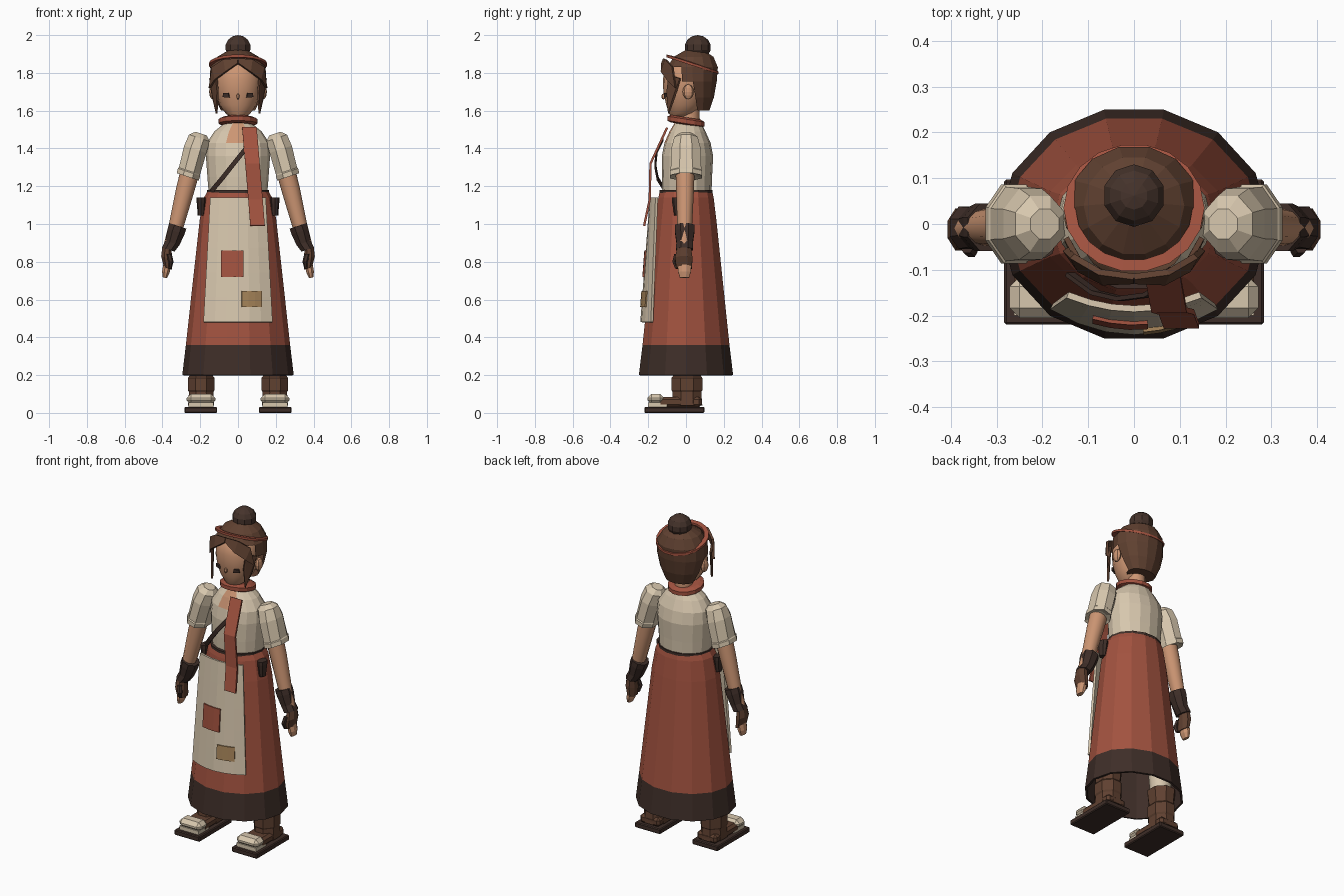
import bpy, bmesh, math
from mathutils import Matrix, Vector

if "Cube" in bpy.data.objects:
    bpy.data.objects.remove(bpy.data.objects["Cube"])

COL = {
    "skin": (0.60, 0.30, 0.17), "cream": (0.68, 0.57, 0.42),
    "rust": (0.36, 0.085, 0.05), "dark_brown": (0.048, 0.027, 0.021),
    "brown": (0.115, 0.052, 0.03), "tan": (0.38, 0.23, 0.10),
    "bun_brown": (0.06, 0.033, 0.024),
}
MAT = {}
for n, c in COL.items():
    MAT[n] = bpy.data.materials.new(n)
    MAT[n].diffuse_color = (*c, 1)


def finish(name, bm, mats, smooth=0, mirror=False, thick=0, offset=0, rule=None):
    """Turn a bmesh into an object with materials and modifiers."""
    bmesh.ops.recalc_face_normals(bm, faces=bm.faces)
    if rule:
        for f in bm.faces:
            f.material_index = rule(f.calc_center_median())
    me = bpy.data.meshes.new(name)
    bm.to_mesh(me)
    bm.free()
    ob = bpy.data.objects.new(name, me)
    bpy.context.collection.objects.link(ob)
    for m in mats.split():
        me.materials.append(MAT[m])
    if smooth:
        me.shade_smooth()
        me.set_sharp_from_angle(angle=math.radians(smooth))
    if thick:
        s = ob.modifiers.new("thickness", 'SOLIDIFY')
        s.thickness, s.offset = thick, offset
        if len(mats.split()) > 1:
            s.material_offset = 1
    if mirror:
        ob.modifiers.new("mirror", 'MIRROR')
    return ob


def loft(name, rings, seg, mats, tilt=0, pitch=0, phase=0, caps=True, drop=None, **kw):
    """Skin elliptical rings (x, y, z, rx, ry) from first to last."""
    bm = bmesh.new()
    R = Matrix.Rotation(math.radians(tilt), 3, 'Y') @ Matrix.Rotation(math.radians(pitch), 3, 'X')
    loops = []
    for x, y, z, rx, ry in rings:
        loop = []
        for i in range(seg):
            a = 2 * math.pi * (i + phase) / seg
            loop.append(bm.verts.new(Vector((x, y, z)) + R @ Vector((rx * math.cos(a), ry * math.sin(a), 0))))
        loops.append(loop)
    for a, b in zip(loops, loops[1:]):
        for i in range(seg):
            j = (i + 1) % seg
            bm.faces.new((a[i], a[j], b[j], b[i]))
    if caps:
        bm.faces.new(loops[0])
        bm.faces.new(loops[-1])
    if drop:
        bmesh.ops.delete(bm, geom=[f for f in bm.faces if drop(f.calc_center_median())], context='FACES')
    return finish(name, bm, mats, **kw)


def grid(name, rows, mats, thick, **kw):
    """Cloth or plate from rows of points."""
    bm = bmesh.new()
    vs = [[bm.verts.new(p) for p in r] for r in rows]
    for a, b in zip(vs, vs[1:]):
        for i in range(len(a) - 1):
            bm.faces.new((a[i], a[i + 1], b[i + 1], b[i]))
    return finish(name, bm, mats, thick=thick, **kw)


def plate(name, pts, mats, thick, **kw):
    bm = bmesh.new()
    f = bm.faces.new([bm.verts.new(p) for p in pts])
    bmesh.ops.triangulate(bm, faces=[f])
    return finish(name, bm, mats, thick=thick, **kw)


def box(name, lo, hi, mats, bevel=0, **kw):
    bm = bmesh.new()
    bmesh.ops.create_cube(bm, size=1)
    for v in bm.verts:
        v.co = [l + (h - l) * (c + 0.5) for l, h, c in zip(lo, hi, v.co)]
    if bevel:
        bmesh.ops.bevel(bm, geom=bm.edges[:], offset=bevel, segments=1, affect='EDGES')
    return finish(name, bm, mats, **kw)


def ball(name, c, r, mats, seg=10, rings=7, **kw):
    bm = bmesh.new()
    bmesh.ops.create_uvsphere(bm, u_segments=seg, v_segments=rings, radius=1,
                              matrix=Matrix.Translation(c) @ Matrix.Diagonal((*r, 1)))
    return finish(name, bm, mats, **kw)


# Skirt with a dark hem and dark lining
loft("skirt", [(0, 0, 1.175, .16, .142), (0, 0, 1.14, .18, .15), (0, 0, 1.02, .203, .165),
               (0, 0, .36, .276, .236), (0, 0, .2, .295, .256)], 14, "rust dark_brown",
     caps=False, thick=.012, offset=-1, rule=lambda c: int(c.z < .36))

# Shirt, open at the chest
loft("shirt", [(0, .005, 1.16, .155, .13), (0, .005, 1.25, .162, .133), (0, .008, 1.36, .17, .136),
               (0, .008, 1.43, .165, .122), (0, .008, 1.49, .125, .095), (0, .01, 1.535, .07, .07)],
     16, "cream skin", rule=lambda c: int(c.z > 1.43 and c.y < -.03 and abs(c.x) < .05))
loft("belt", [(0, 0, 1.165, .163, .145), (0, 0, 1.18, .163, .145)], 14, "dark_brown")
loft("neck", [(0, .02, 1.5, .055, .055), (0, .02, 1.63, .05, .05)], 12, "skin", smooth=40)

# Scarf ring and hanging tail
loft("scarf", [(0, 0, 1.525, .085, .085), (0, 0, 1.532, .103, .103), (0, 0, 1.555, .103, .103),
               (0, 0, 1.565, .08, .08)], 14, "rust", pitch=-9)
grid("scarf_tail", [[(x - .04, y, z), (x + .037, y, z)] for x, y, z in
                    ((.062, -.10, 1.51), (.078, -.188, 1.32), (.094, -.192, 1.13), (.105, -.222, .99))],
     "rust", .012)

# Cross-body strap
grid("strap", [[(x - .009, y, z + .008), (x + .009, y, z - .008)] for x, y, z in
               ((-.14, -.11, 1.175), (-.085, -.15, 1.24), (-.03, -.163, 1.31), (.03, -.155, 1.385), (.08, -.125, 1.445))],
     "dark_brown", .01)


# Apron and its sewn patches share one curved surface
def apron_y(x, z):
    t = (1.14 - z) / .66
    w = .145 + .035 * t
    mid, side = -.185 - .05 * t, -.155 - .025 * t
    return mid + (side - mid) * (x / w) ** 2


def on_apron(x, z, out=0):
    return (x, apron_y(x, z) - out, z)


rows = []
for k in range(6):
    z = 1.14 - .66 * k / 5
    w = .145 + .035 * k / 5
    rows.append([on_apron(w * i / 3, z) for i in range(-3, 4)])
grid("apron", rows, "cream", .014)
for nm, x0, x1, z0, z1, m in (("square_patch", -.09, .03, .72, .86, "rust"),
                              ("small_patch", .02, .125, .56, .645, "tan")):
    grid(nm, [[on_apron(x0 + (x1 - x0) * i / 3, z, .01) for i in range(4)] for z in (z1, z0)], m, .009)
loft("pouch", [(.195, -.04, 1.045, .018, .022), (.195, -.04, 1.12, .024, .035),
               (.195, -.04, 1.14, .024, .035)], 8, "dark_brown", mirror=True)

# Arms: sleeve, forearm, bracer, hand
T = -18.5
loft("sleeve", [(.195, 0, 1.478, .035, .035), (.205, 0, 1.455, .062, .066), (.226, 0, 1.395, .067, .084),
                (.257, 0, 1.28, .064, .088), (.259, 0, 1.275, .067, .093), (.266, 0, 1.25, .067, .093),
                (.264, 0, 1.258, .05, .06)], 8, "cream", tilt=T, phase=.5, mirror=True)
loft("arm", [(.24, -.005, 1.33, .052, .052), (.28, -.005, 1.18, .049, .047), (.325, -.007, 1.0, .04, .04),
             (.37, -.01, .87, .028, .03)], 12, "skin", tilt=T, smooth=40, mirror=True)
loft("bracer", [(.318, -.007, .99, .051, .056), (.328, -.007, .96, .051, .056), (.347, -.007, .90, .042, .047),
                (.369, -.008, .865, .038, .05)], 8, "dark_brown", tilt=T, phase=.5, mirror=True)
loft("hand_wrap", [(.376, -.01, .87, .028, .04), (.378, -.012, .82, .033, .05), (.371, -.01, .765, .024, .045)],
     8, "brown", tilt=T, phase=.5, mirror=True)
loft("fingers", [(.374, -.008, .79, .022, .038), (.382, -.008, .745, .022, .036), (.387, -.008, .715, .012, .026)],
     8, "skin", tilt=-10, phase=.5, mirror=True)
loft("thumb", [(.365, -.05, .84, .015, .015), (.355, -.06, .80, .014, .014), (.36, -.05, .765, .009, .009)],
     6, "dark_brown", mirror=True)

# Legs, boots and sandals
loft("leg", [(.19, .01, .25, .06, .06), (.17, .01, .55, .068, .07), (.1, .005, 1.05, .075, .08)],
     10, "cream", smooth=40, mirror=True)
loft("boot", [(.195, .005, .04, .075, .088), (.195, .005, .11, .07, .082), (.195, .005, .12, .076, .088),
              (.195, .005, .185, .076, .088), (.195, .005, .195, .068, .08), (.195, .005, .29, .08, .088)],
     8, "brown", phase=.5, mirror=True)
box("foot", (.128, -.15, .03), (.262, .085, .085), "brown", bevel=.015, mirror=True)
box("toe_cap", (.12, -.205, .045), (.272, -.115, .10), "cream", bevel=.022, mirror=True)
box("toe_base", (.13, -.2, .025), (.262, -.1, .055), "cream", mirror=True)
box("sole", (.11, -.22, 0), (.284, .097, .032), "dark_brown", bevel=.005, mirror=True)

# Head and face
loft("head", [(0, -.035, 1.562, .035, .04), (0, -.02, 1.585, .065, .07), (0, -.01, 1.63, .098, .095),
              (0, -.005, 1.70, .12, .115), (0, -.005, 1.77, .125, .117), (0, .0, 1.83, .11, .106),
              (0, .01, 1.87, .07, .07)], 16, "skin", smooth=45)
ball("ear", (.135, .012, 1.70), (.018, .03, .04), "skin", seg=8, rings=6, mirror=True)
ball("nose", (0, -.119, 1.675), (.01, .012, .016), "skin", seg=6, rings=4)
plate("eye", [(.045, -.112, 1.67), (.05, -.112, 1.693), (.077, -.1, 1.693), (.08, -.096, 1.672)],
      "dark_brown", .009, mirror=True)

# Hair shell, open around the face and below the temples
loft("hair", [(0, .06, 1.6, .09, .065), (0, .05, 1.67, .125, .10), (0, .036, 1.755, .15, .13),
              (0, .035, 1.83, .146, .137), (0, .04, 1.885, .11, .108), (0, .045, 1.92, .05, .05)],
     14, "brown", drop=lambda c: (c.z < 1.74 and c.y < .05 and c.z > 1.599) or (c.z < 1.82 and c.y < -.04))
plate("fringe", [(0, -.115, 1.875), (.075, -.105, 1.87), (.135, -.07, 1.83), (.15, -.055, 1.72),
                 (.118, -.1, 1.765), (.065, -.128, 1.805), (0, -.125, 1.85)], "brown", .014, mirror=True)
plate("side_lock", [(.148, -.03, 1.77), (.115, -.09, 1.79), (.107, -.1, 1.7), (.113, -.092, 1.585), (.14, -.06, 1.68)],
      "brown", .012, mirror=True)
ball("bun", (0, .062, 1.935), (.07, .07, .065), "bun_brown")

# Tilted headband
loft("headband", [(0, .035, 1.843, .128, .12), (0, .035, 1.838, .154, .147), (0, .035, 1.852, .154, .147),
                  (0, .035, 1.855, .128, .12), (0, .035, 1.843, .128, .12)], 18, "rust", pitch=-18, caps=False)

for m in bpy.data.materials:
    if m.users and not m.is_grease_pencil:
        m.use_nodes = True
        m.node_tree.nodes["Principled BSDF"].inputs["Base Color"].default_value = m.diffuse_color
